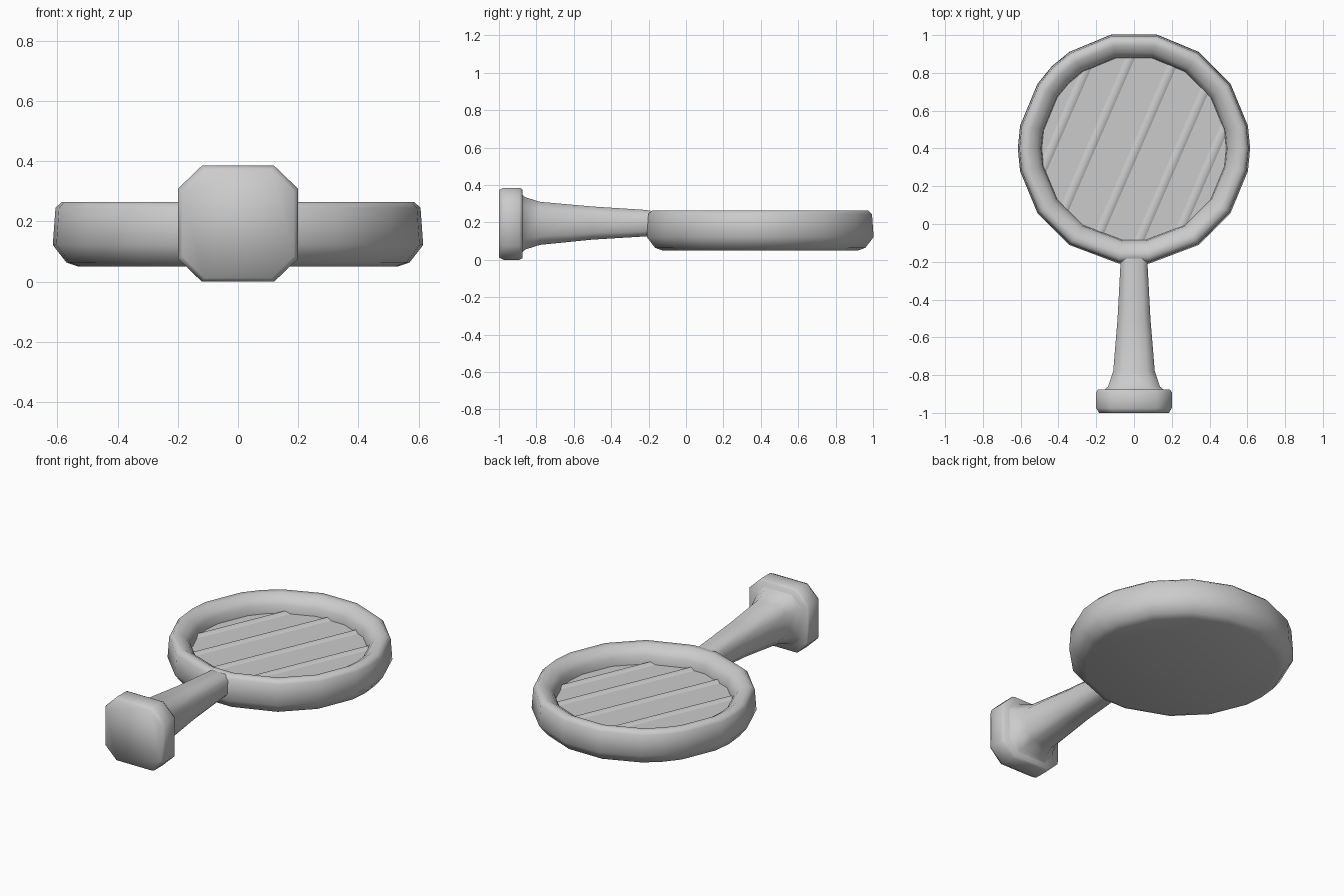
import bpy, bmesh, math
from mathutils import Matrix

if "Cube" in bpy.data.objects:
    bpy.data.objects.remove(bpy.data.objects["Cube"])

metal = bpy.data.materials.new("grey metal")
metal.use_nodes = True
colour = (0.6, 0.6, 0.6, 1)
metal.diffuse_color = colour
metal.node_tree.nodes["Principled BSDF"].inputs["Base Color"].default_value = colour


def loft(name, rings, smooth_angle):
    """Bridge equal-length rings of points and cap both ends."""
    bm = bmesh.new()
    loops = [[bm.verts.new(p) for p in ring] for ring in rings]
    n = len(loops[0])
    for a, b in zip(loops, loops[1:]):
        for i in range(n):
            j = (i + 1) % n
            bm.faces.new((a[i], a[j], b[j], b[i]))
    bm.faces.new(loops[0])
    bm.faces.new(loops[-1])
    bmesh.ops.recalc_face_normals(bm, faces=bm.faces)
    mesh = bpy.data.meshes.new(name)
    bm.to_mesh(mesh)
    bm.free()
    mesh.materials.append(metal)
    obj = bpy.data.objects.new(name, mesh)
    bpy.context.collection.objects.link(obj)
    bpy.ops.object.select_all(action='DESELECT')
    obj.select_set(True)
    bpy.context.view_layer.objects.active = obj
    bpy.ops.object.shade_smooth_by_angle(angle=math.radians(smooth_angle))
    return obj


# Pan dish: sixteen sides plus a point at each flank and one at the back right;
# the two corners beside the handle sit closer together
PAN_Y = 0.4
angles = [22.5 * (i + 0.5) for i in range(16)]
angles[11:13] = [262.5, 277.5]
angles = sorted(angles + [0, 135, 180])


def pan_ring(r, z):
    return [(r * math.cos(math.radians(a)), PAN_Y + r * math.sin(math.radians(a)), z)
            for a in angles]


profile = [(0.53, 0.05), (0.57, 0.064), (0.615, 0.122), (0.606, 0.245), (0.585, 0.265),
           (0.553, 0.263), (0.515, 0.24), (0.493, 0.212), (0.488, 0.166)]
loft("pan_dish", [pan_ring(r, z) for r, z in profile], 60)

# Slanted shallow ridges across the cooking floor
FLOOR, HALF, RISE = 0.166, 0.025, 0.015
turn = Matrix.Translation((0, PAN_Y, 0)) @ Matrix.Rotation(math.radians(-23.5), 4, 'Z')
for k, d in enumerate([-0.40, -0.21, 0.01, 0.22, 0.395]):
    length = math.sqrt(0.5 ** 2 - d ** 2)
    rings = [[(d - HALF, y, FLOOR - 0.001), (d + HALF, y, FLOOR - 0.001), (d, y, FLOOR + RISE)]
             for y in (-length, length)]
    loft(f"floor_ridge_{k + 1}", rings, 70).data.transform(turn)


# Handle and end knob: chamfered square sections along y
def section(y, half_x, bottom, top, cut=0.6):
    mid, half_z = (top + bottom) / 2, (top - bottom) / 2
    corners = [(1, cut), (cut, 1), (-cut, 1), (-1, cut),
               (-1, -cut), (-cut, -1), (cut, -1), (1, -cut)]
    return [(half_x * u, y, mid + half_z * v) for u, v in corners]


loft("handle", [section(*s) for s in [
    (-0.88, 0.16, 0.035, 0.352), (-0.86, 0.137, 0.055, 0.335), (-0.78, 0.11, 0.08, 0.31),
    (-0.5, 0.087, 0.108, 0.285), (-0.22, 0.072, 0.125, 0.267), (-0.14, 0.08, 0.13, 0.255)]], 60)

loft("handle_knob", [section(*s) for s in [
    (-1.0, 0.185, 0.012, 0.373), (-0.975, 0.2, 0.0, 0.385),
    (-0.89, 0.2, 0.0, 0.385), (-0.875, 0.19, 0.008, 0.377)]], 80)
